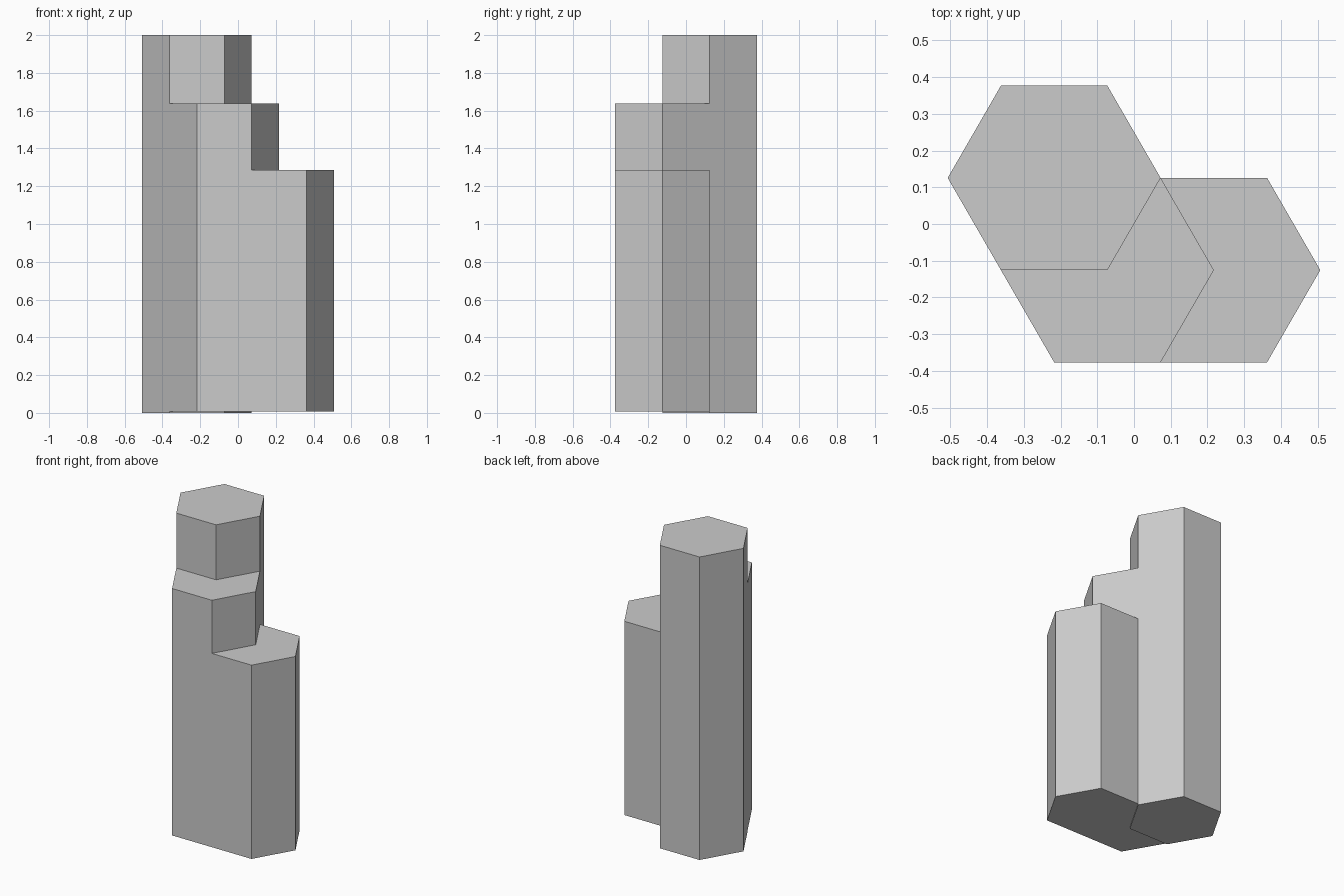
import bpy
import math

if "Cube" in bpy.data.objects:
    bpy.data.objects.remove(bpy.data.objects["Cube"])

R = 0.29                      # hexagon corner radius
H = R * math.sqrt(3) / 4      # half the row spacing


def hex_column(name, x, y, bottom, top):
    # Hexagonal prism with corners pointing along x
    bpy.ops.mesh.primitive_cylinder_add(
        vertices=6, radius=R, depth=top - bottom,
        location=(x, y, (bottom + top) / 2), rotation=(0, 0, math.pi / 6))
    obj = bpy.context.object
    obj.name = name
    bpy.ops.object.transform_apply(location=False, rotation=True, scale=True)
    return obj


# Three overlapping columns stepping down from back left to front right
hex_column("tall_column", -0.75 * R, H, 0.0, 2.0)
hex_column("middle_column", -0.25 * R, -H, 0.007, 1.637)
hex_column("short_column", 0.75 * R, -H, 0.007, 1.286)
